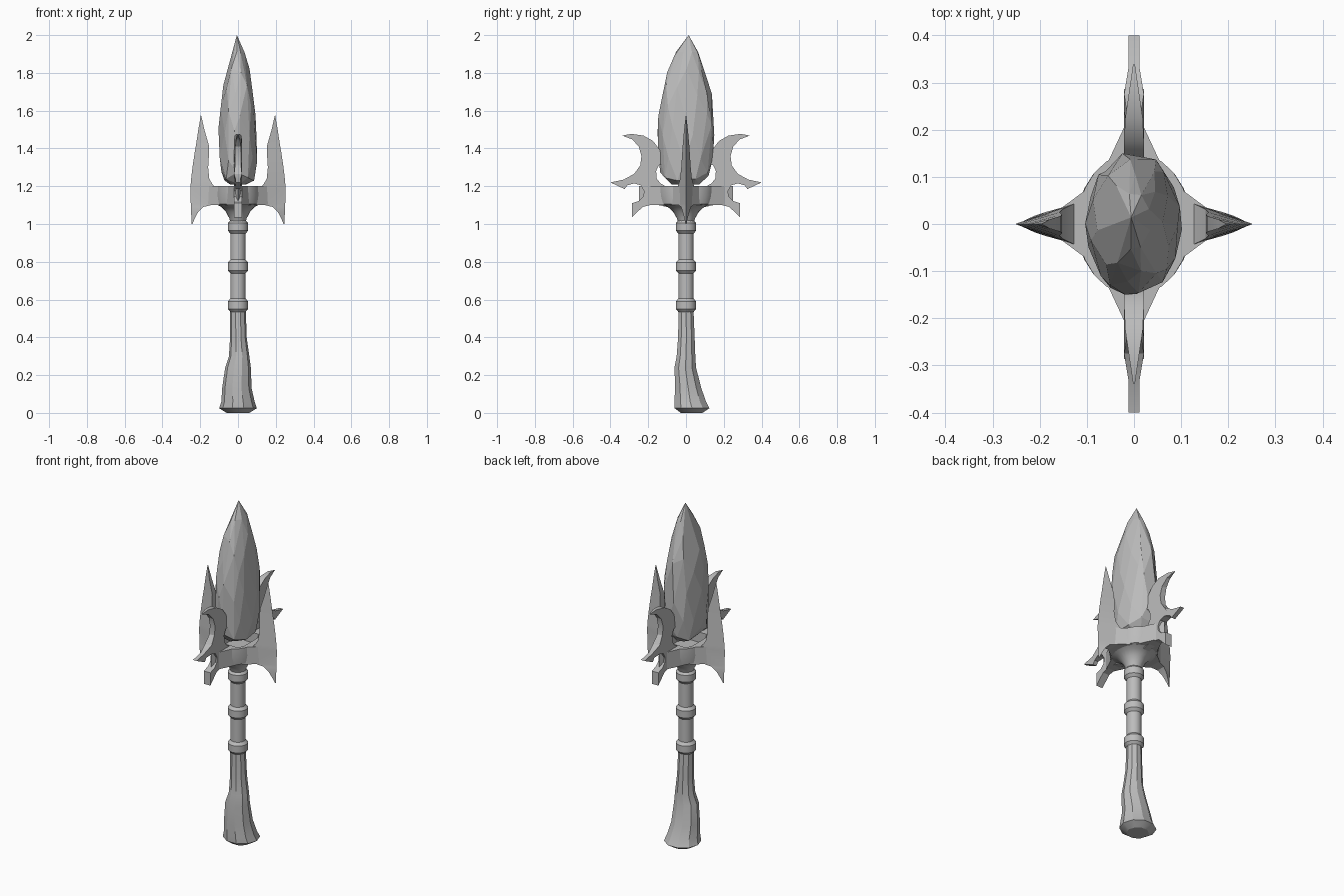
import bpy, bmesh, math, random
from mathutils import Vector

if "Cube" in bpy.data.objects:
    bpy.data.objects.remove(bpy.data.objects["Cube"])

random.seed(4)
stone = bpy.data.materials.new("pale grey")
stone.diffuse_color = (0.5, 0.5, 0.5, 1)
stone.use_nodes = True
stone.node_tree.nodes["Principled BSDF"].inputs["Base Color"].default_value = stone.diffuse_color


def finish(name, bm, smooth=None):
    bmesh.ops.recalc_face_normals(bm, faces=bm.faces)
    me = bpy.data.meshes.new(name)
    bm.to_mesh(me)
    bm.free()
    me.materials.append(stone)
    ob = bpy.data.objects.new(name, me)
    bpy.context.collection.objects.link(ob)
    if smooth:
        bpy.ops.object.select_all(action='DESELECT')
        bpy.context.view_layer.objects.active = ob
        ob.select_set(True)
        bpy.ops.object.shade_smooth_by_angle(angle=math.radians(smooth))
    return ob


def loft(name, rings, smooth=None):
    """Skin a list of equal-sized point rings and cap both ends."""
    bm = bmesh.new()
    rows = [[bm.verts.new(p) for p in r] for r in rings]
    n = len(rows[0])
    for a, b in zip(rows, rows[1:]):
        for i in range(n):
            j = (i + 1) % n
            bm.faces.new((a[i], a[j], b[j], b[i]))
    bm.faces.new(rows[0])
    bm.faces.new(rows[-1])
    return finish(name, bm, smooth)


def ellipse(z, rx, ry, n, cx=0, cy=0):
    return [(cx + rx * math.cos(2 * math.pi * i / n),
             cy + ry * math.sin(2 * math.pi * i / n), z) for i in range(n)]


# Flared, slightly crooked grip: z, rx, ry, centre x, centre y
grip = [(0, .06, .06, 0, .03), (.025, .1, .097, 0, .032), (.06, .088, .088, 0, .022),
        (.13, .078, .073, -.006, .012), (.24, .068, .06, 0, -.004),
        (.3, .054, .052, .006, 0), (.4, .044, .046, .002, .002), (.56, .041, .041, 0, 0)]
loft("grip", [ellipse(z, rx, ry, 10, cx, cy) for z, rx, ry, cx, cy in grip], 25)

# Round shaft
loft("shaft", [ellipse(z, .04, .04, 16) for z in (.54, 1.03)], 40)

# Collars around the shaft
for k, z in enumerate((.57, .775, .985)):
    steps = [(-.036, .04), (-.02, .054), (.02, .054), (.036, .04)]
    loft(f"collar_{k + 1}", [ellipse(z + dz, r, r, 16) for dz, r in steps], 30)

# Hollow oval cup holding the crystal
cup = [(1.0, .038, .038), (1.03, .046, .048), (1.065, .064, .068), (1.09, .088, .096),
       (1.105, .118, .14), (1.15, .122, .15), (1.2, .12, .152),
       (1.2, .1, .132), (1.14, .09, .115)]
loft("cup", [ellipse(z, rx, ry, 24) for z, rx, ry in cup], 40)


def wedge(name, rows, axis, sign):
    """Upright blade with a sharp outer edge: z, outer, inner, half thickness."""
    rings = []
    for z, out, inn, t in rows:
        tri = [(out, 0), (inn, t), (inn, -t)]
        rings.append([(sign * u, v, z) if axis == 'x' else (v, sign * u, z) for u, v in tri])
    return loft(name, rings, 20)


# Side blades, and the roots that blend every prong into the cup
blade = [(1.0, .245, .241, .002), (1.03, .247, .229, .009), (1.065, .248, .21, .018),
         (1.09, .249, .185, .026), (1.105, .25, .12, .044), (1.19, .252, .12, .046),
         (1.215, .25, .138, .038), (1.24, .248, .152, .031), (1.3, .241, .158, .025),
         (1.38, .229, .153, .02), (1.42, .222, .155, .017), (1.5, .21, .178, .01),
         (1.575, .197, .195, .001)]
for side, s in (("right", 1), ("left", -1)):
    wedge(f"{side}_blade", blade, 'x', s)
    wedge(f"{side}_blade_root", [(1.1, .2, .085, .085), (1.2, .2, .085, .085)], 'x', s)
for side, s in (("back", 1), ("front", -1)):
    wedge(f"{side}_hook_root", [(1.1, .25, .1, .07), (1.2, .25, .1, .07)], 'y', s)

# Hooked front and back prongs: outline as (distance outward, height)
hook = [(.1, 1.09), (.17, 1.105), (.23, 1.09), (.286, 1.035), (.286, 1.11),
        (.25, 1.122), (.226, 1.145), (.222, 1.175), (.24, 1.205), (.275, 1.215),
        (.31, 1.205), (.325, 1.185), (.4, 1.22), (.33, 1.235), (.275, 1.265),
        (.242, 1.31), (.236, 1.36), (.25, 1.41), (.285, 1.448), (.338, 1.468),
        (.29, 1.477), (.225, 1.468), (.175, 1.44), (.14, 1.395), (.118, 1.325),
        (.145, 1.31), (.158, 1.28), (.155, 1.24), (.135, 1.215), (.1, 1.195)]


def half_width(y, z):
    if z > 1.28:                                   # crescent thins to a point
        return .002 + .019 * min(1, max(0, (.338 - y) / .13))
    return .012 if y > .3 else .021


for side, s in (("back", 1), ("front", -1)):
    loft(f"{side}_hook", [[(d * half_width(y, z), s * y, z) for y, z in hook]
                          for d in (-1, 1)], 25)

# Faceted crystal: hull of jittered oval rings (z, rx, ry, centre y)
bm = bmesh.new()
rings = [(1.21, .045, .075, 0), (1.25, .09, .132, -.004), (1.36, .1, .148, -.003),
         (1.5, .101, .153, -.003), (1.6, .094, .149, .001), (1.71, .079, .131, .004),
         (1.82, .06, .1, 0), (1.91, .036, .06, .006)]
for k, (z, rx, ry, cy) in enumerate(rings):
    n = 9
    for i in range(n):
        a = 2 * math.pi * (i + .5 * (k % 2) + random.uniform(-.2, .2)) / n
        f = random.uniform(.97, 1.03)
        h = z + (random.uniform(-.03, .03) if 0 < k < 7 else 0)
        bm.verts.new((f * rx * math.cos(a), cy + f * ry * math.sin(a), h))
bm.verts.new(Vector((-.006, .014, 2.0)))
hull = bmesh.ops.convex_hull(bm, input=bm.verts)
loose = [v for v in bm.verts if not v.link_faces]
bmesh.ops.delete(bm, geom=loose, context='VERTS')
bmesh.ops.dissolve_limit(bm, angle_limit=math.radians(7), verts=bm.verts, edges=bm.edges)
finish("crystal", bm)
